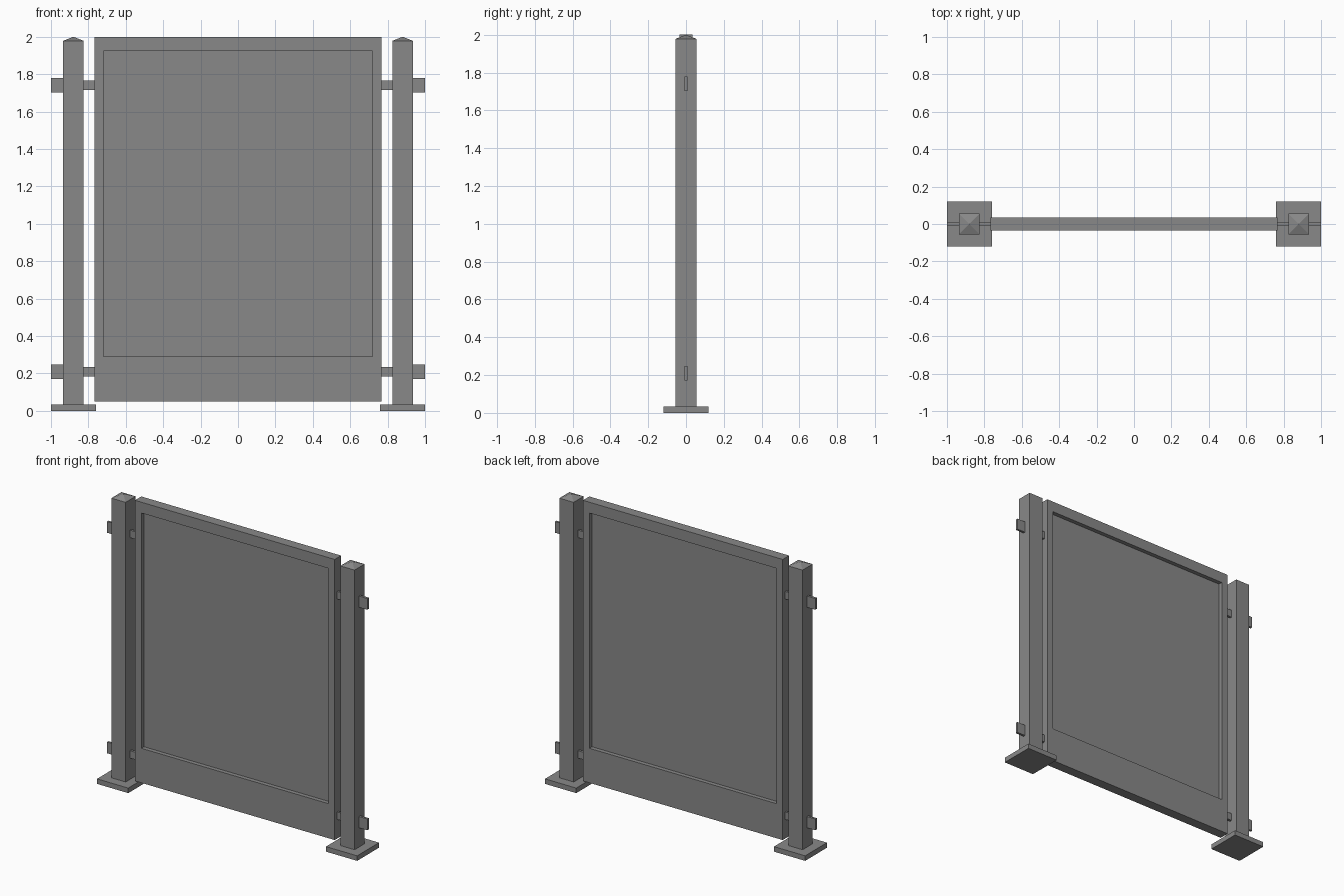
import bpy
import bmesh
from mathutils import Matrix, Vector

if "Cube" in bpy.data.objects:
    bpy.data.objects.remove(bpy.data.objects["Cube"], do_unlink=True)

grey = bpy.data.materials.new("mid_grey")
grey.use_nodes = True
COLOUR = (0.25, 0.25, 0.25, 1)
grey.diffuse_color = COLOUR
grey.node_tree.nodes["Principled BSDF"].inputs["Base Color"].default_value = COLOUR


def box_mesh(low, high):
    bm = bmesh.new()
    low, high = Vector(low), Vector(high)
    bmesh.ops.create_cube(bm, size=1, matrix=Matrix.Translation((low + high) / 2)
                          @ Matrix.Diagonal((*(high - low), 1)))
    return bm


def finish(name, bm):
    bm.normal_update()
    mesh = bpy.data.meshes.new(name)
    bm.to_mesh(mesh)
    bm.free()
    mesh.materials.append(grey)
    obj = bpy.data.objects.new(name, mesh)
    bpy.context.collection.objects.link(obj)
    return obj


def side_box(name, side, inner, outer, half_depth, bottom, top):
    xs = sorted((side * inner, side * outer))
    return box_mesh((xs[0], -half_depth, bottom), (xs[1], half_depth, top))


# Gate panel, recessed on front and back, with a taller bottom rail
bm = box_mesh((-0.768, -0.035, 0.05), (0.768, 0.035, 2.0))
bm.normal_update()
for face in [f for f in bm.faces if abs(f.normal.y) > 0.9]:
    bmesh.ops.inset_region(bm, faces=[face], thickness=0.07)
    for v in face.verts:
        v.co.z = 1.925 if v.co.z > 1 else 0.29
    direction = 1 if face.normal.y > 0 else -1
    bmesh.ops.inset_region(bm, faces=[face], thickness=0.0)
    for v in face.verts:
        v.co.y = direction * 0.006
finish("gate_panel", bm)

for label, side in (("left", 1), ("right", -1)):
    # Foot plate
    finish(label + "_foot_plate", side_box("", side, 0.76, 1.0, 0.12, 0, 0.035))

    # Square post with a low pyramid cap
    bm = side_box("", side, 0.825, 0.935, 0.055, 0.035, 1.978)
    bm.normal_update()
    top = [f for f in bm.faces if f.normal.z > 0.9]
    apex = bmesh.ops.poke(bm, faces=top)["verts"][0]
    apex.co.z = 2.0
    finish(label + "_post", bm)

    # Hinge straps between post and panel, and tabs on the outer side
    for level, z in (("lower", 0.209), ("upper", 1.741)):
        finish(f"{label}_{level}_strap",
               side_box("", side, 0.765, 0.826, 0.008, z - 0.026, z + 0.026))
        finish(f"{label}_{level}_tab",
               side_box("", side, 0.934, 1.0, 0.008, z - 0.039, z + 0.039))
